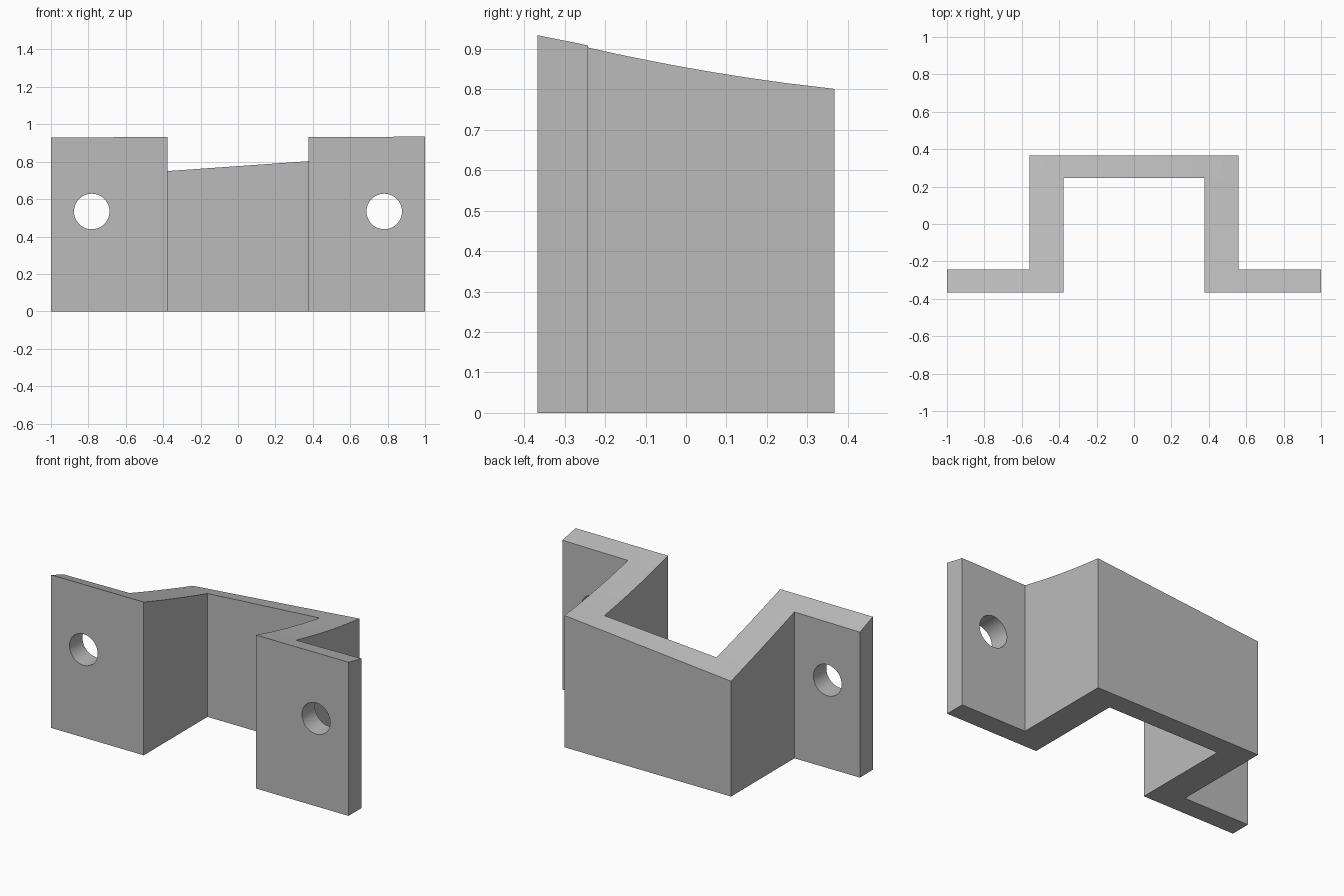
import bpy, bmesh, math

cube = bpy.data.objects.get("Cube")
if cube:
    bpy.data.objects.remove(cube, do_unlink=True)

grey = bpy.data.materials.new("plain grey")
grey.use_nodes = True
color = (0.5, 0.5, 0.5, 1)
grey.diffuse_color = color
grey.node_tree.nodes["Principled BSDF"].inputs["Base Color"].default_value = color

FRONT, FLANGE, WALL, BACK = -0.367, -0.242, 0.245, 0.367
INNER, OUTER, END = 0.377, 0.56, 1.0


def top_height(x, y):
    # Ruled surface between a nearly straight left rail and a sagging right rail
    u = (y - FRONT) / (BACK - FRONT)
    t = (x + OUTER) / (2 * OUTER)
    left = 0.931 - 0.245 * u + 0.015 * u * u
    right = 0.933 - 0.184 * u + 0.052 * u * u
    return left + (right - left) * t


def in_footprint(x, y):
    if abs(x) > OUTER:
        return y < FLANGE
    return abs(x) > INNER or y > WALL


# Hat-shaped footprint, raised to the curved top
xs = [-END, -OUTER, -INNER, INNER, OUTER, END]
steps = 12
ys = [FRONT] + [FLANGE + (WALL - FLANGE) * i / steps for i in range(steps + 1)] + [BACK]
bm = bmesh.new()
for x0, x1 in zip(xs, xs[1:]):
    for y0, y1 in zip(ys, ys[1:]):
        if in_footprint((x0 + x1) / 2, (y0 + y1) / 2):
            bm.faces.new([bm.verts.new((x, y, 0)) for x, y in
                          ((x0, y0), (x1, y0), (x1, y1), (x0, y1))])
bmesh.ops.remove_doubles(bm, verts=bm.verts, dist=1e-4)
raised = bmesh.ops.extrude_face_region(bm, geom=bm.faces[:], use_keep_orig=True)
for v in raised["geom"]:
    if isinstance(v, bmesh.types.BMVert):
        v.co.z = top_height(v.co.x, v.co.y)
bmesh.ops.recalc_face_normals(bm, faces=bm.faces)
mesh = bpy.data.meshes.new("bracket")
bm.to_mesh(mesh)
bm.free()
mesh.materials.append(grey)
bracket = bpy.data.objects.new("bracket", mesh)
bpy.context.collection.objects.link(bracket)

# Round bolt holes through both flanges
for side, name in ((-1, "right_hole_cutter"), (1, "left_hole_cutter")):
    bpy.ops.mesh.primitive_cylinder_add(
        vertices=48, radius=0.095, depth=0.4,
        location=(side * 0.782, (FRONT + FLANGE) / 2, 0.534),
        rotation=(math.pi / 2, 0, 0))
    cutter = bpy.context.object
    cutter.name = name
    cutter.data.materials.append(grey)
    cutter.hide_render = True
    cutter.hide_set(True)
    cut = bracket.modifiers.new(name, "BOOLEAN")
    cut.operation = "DIFFERENCE"
    cut.solver = "EXACT"
    cut.object = cutter

# Bake the holes, drop the cutters, smooth curved areas
bpy.context.view_layer.update()
baked = bpy.data.meshes.new_from_object(
    bracket.evaluated_get(bpy.context.evaluated_depsgraph_get()))
bracket.modifiers.clear()
bracket.data = baked
for name in ("right_hole_cutter", "left_hole_cutter"):
    bpy.data.objects.remove(bpy.data.objects[name], do_unlink=True)
bpy.ops.object.select_all(action="DESELECT")
bracket.select_set(True)
bpy.context.view_layer.objects.active = bracket
bpy.ops.object.shade_smooth_by_angle(angle=math.radians(30))
